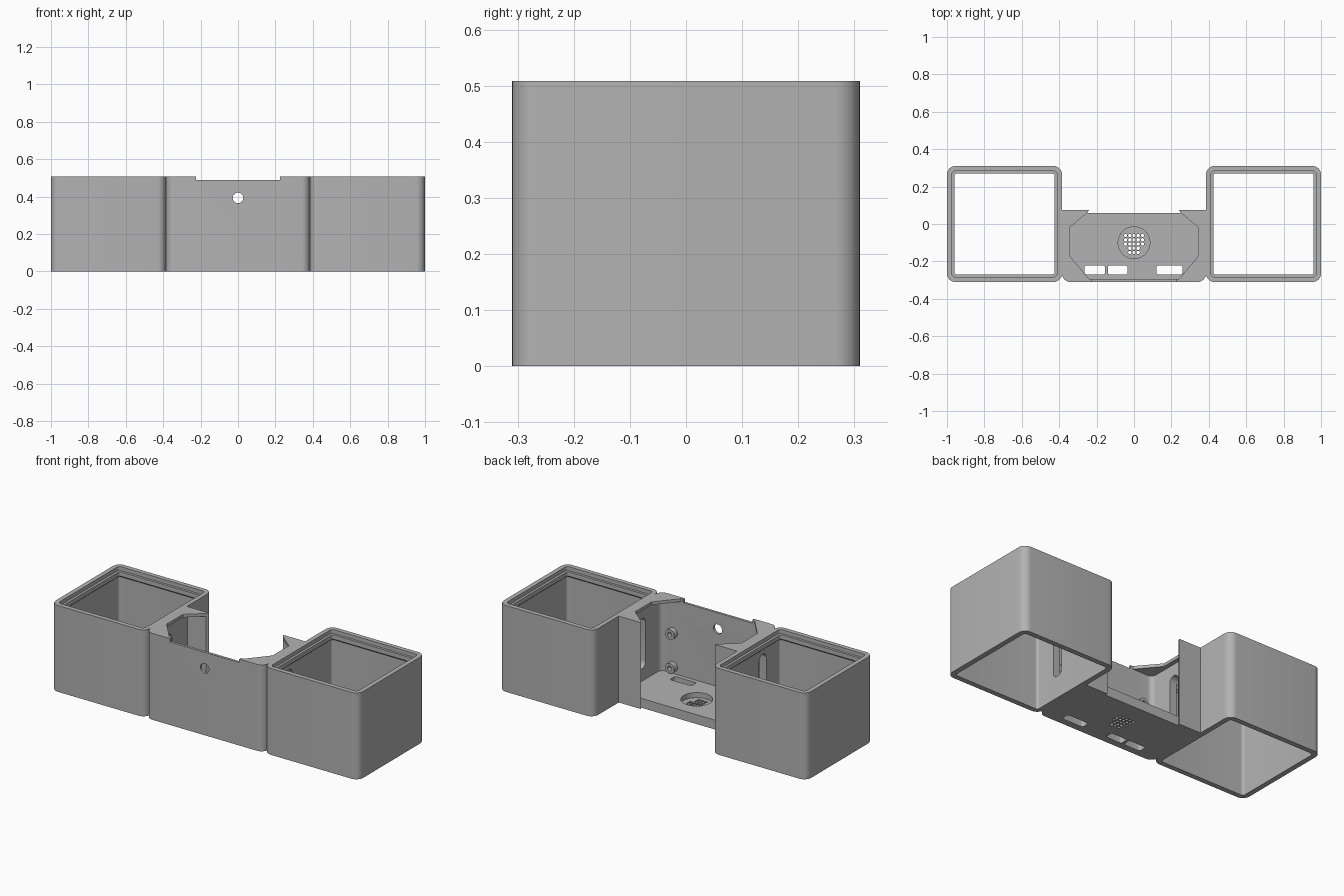
import bpy, bmesh, math
from mathutils import Matrix, Vector

if "Cube" in bpy.data.objects:
    bpy.data.objects.remove(bpy.data.objects["Cube"])

grey = bpy.data.materials.new("plain grey")
grey.use_nodes = True
COLOUR = (0.45, 0.45, 0.45, 1)
grey.diffuse_color = COLOUR
grey.node_tree.nodes["Principled BSDF"].inputs["Base Color"].default_value = COLOUR

H = 0.508          # overall height
FLOOR = 0.055      # top of the centre floor
X_IN = 0.385       # inner side of each bay


def make(name, bm):
    bmesh.ops.recalc_face_normals(bm, faces=bm.faces)
    mesh = bpy.data.meshes.new(name)
    bm.to_mesh(mesh)
    bm.free()
    mesh.materials.append(grey)
    obj = bpy.data.objects.new(name, mesh)
    bpy.context.collection.objects.link(obj)
    return obj


def rounded(x0, x1, y0, y1, radii, n=8):
    """Rounded rectangle; radii run front-left, front-right, back-right, back-left."""
    corners = [(x0, y0, 1, 1), (x1, y0, -1, 1), (x1, y1, -1, -1), (x0, y1, 1, -1)]
    pts = []
    for k, ((x, y, sx, sy), r) in enumerate(zip(corners, radii)):
        if r == 0:
            pts.append((x, y))
            continue
        for i in range(n + 1):
            a = math.pi * (1 + k / 2 + i / n / 2)
            pts.append((x + sx * r + r * math.cos(a), y + sy * r + r * math.sin(a)))
    return pts


def prism(name, pts, z0, z1):
    bm = bmesh.new()
    low, high = [[bm.verts.new((x, y, z)) for x, y in pts] for z in (z0, z1)]
    bm.faces.new(low)
    bm.faces.new(high)
    for i in range(len(pts)):
        j = (i + 1) % len(pts)
        bm.faces.new((low[i], low[j], high[j], high[i]))
    return make(name, bm)


def block(name, x0, x1, y0, y1, z0, z1):
    return prism(name, rounded(x0, x1, y0, y1, [0] * 4), z0, z1)


def tube(name, start, end, radius, sides=24):
    bm = bmesh.new()
    start, end = Vector(start), Vector(end)
    axis = end - start
    turn = axis.to_track_quat("Z", "Y").to_matrix().to_4x4()
    bmesh.ops.create_cone(bm, cap_ends=True, segments=sides, radius1=radius, radius2=radius,
                          depth=axis.length, matrix=Matrix.Translation((start + end) / 2) @ turn)
    return make(name, bm)


def combine(obj, tool, operation="DIFFERENCE"):
    mod = obj.modifiers.new("cut", "BOOLEAN")
    mod.operation, mod.solver, mod.object = operation, "EXACT", tool
    bpy.context.view_layer.objects.active = obj
    bpy.ops.object.modifier_apply(modifier=mod.name)
    bpy.data.objects.remove(tool)


def smooth(obj):
    bpy.ops.object.select_all(action="DESELECT")
    obj.select_set(True)
    bpy.context.view_layer.objects.active = obj
    bpy.ops.object.shade_smooth_by_angle(angle=math.radians(30))


def wire_slot(side):
    """Upright round-ended slot through the wall between a bay and the centre."""
    bm = bmesh.new()
    pts = []
    for zc, start in ((0.16, math.pi), (0.39, 0)):
        for i in range(13):
            a = start + math.pi * i / 12
            pts.append((-0.12 + 0.033 * math.cos(a), zc + 0.033 * math.sin(a)))
    ends = [[bm.verts.new((side * x, y, z)) for y, z in pts] for x in (0.3, 0.5)]
    for ring in ends:
        bm.faces.new(ring)
    for i in range(len(pts)):
        j = (i + 1) % len(pts)
        bm.faces.new((ends[0][i], ends[0][j], ends[1][j], ends[1][i]))
    return make("slot_cutter", bm)


# Open square bays: a wall profile (inset, height) swept round a rounded square
WALL = [(0, 0), (0, H), (0.027, H), (0.027, 0.485), (0.041, 0.485),
        (0.041, 0.46), (0.03, 0.45), (0.03, 0)]
for side, name in ((1, "left_bay"), (-1, "right_bay")):
    bm = bmesh.new()
    x0, x1 = sorted((side * X_IN, side))
    rings = []
    for inset, z in WALL:
        r = max(0.045 - inset, 0.008)
        loop = rounded(x0 + inset, x1 - inset, -0.31 + inset, 0.31 - inset, [r] * 4)
        rings.append([bm.verts.new((x, y, z)) for x, y in loop])
    for k, a in enumerate(rings):
        b = rings[(k + 1) % len(rings)]
        for i in range(len(a)):
            j = (i + 1) % len(a)
            bm.faces.new((a[i], a[j], b[j], b[i]))
    bay = make(name, bm)
    combine(bay, wire_slot(side))
    smooth(bay)

# Centre housing hollowed from a block with rounded front corners
body = prism("centre_housing", rounded(-X_IN, X_IN, -0.31, 0.075, [0.045, 0.045, 0, 0]), 0, H)
combine(body, prism("cavity", rounded(-0.37, 0.37, -0.295, 0.06, [0.03, 0.03, 0, 0]), FLOOR, 0.49))

# Eight-sided opening in the top lip
octagon = [(-0.24, -0.295), (0.24, -0.295), (0.345, -0.17), (0.345, -0.02),
           (0.25, 0.06), (-0.25, 0.06), (-0.345, -0.02), (-0.345, -0.17)]
combine(body, prism("lip_opening", octagon, 0.4, 0.6))

# Open back, front notch and front round hole
combine(body, prism("back_opening", [(-0.25, 0.06), (0.25, 0.06), (0.225, 0.1), (-0.225, 0.1)], -0.1, 0.6))
combine(body, block("front_notch", -0.225, 0.225, -0.4, -0.27, 0.488, 0.6))
combine(body, tube("front_hole", (0, -0.35, 0.393), (0, -0.25, 0.393), 0.028, 32))

# Openings through the floor
for x0, x1 in ((-0.265, -0.155), (-0.14, -0.035), (0.12, 0.26)):
    combine(body, prism("port", rounded(x0, x1, -0.27, -0.222, [0.01] * 4, 4), -0.1, 0.1))

# Round recess with a grille of small holes
combine(body, tube("recess", (0, -0.1, 0.025), (0, -0.1, 0.1), 0.085, 40))
STEP = 0.0225
for row, reach in enumerate((2, 2, 2, 1, 1)):
    for col in range(-reach, reach + 1):
        x, y = col * STEP, -0.062 - row * STEP
        combine(body, tube("grille_hole", (x, y, -0.1), (x, y, 0.1), 0.009, 12))

for side in (1, -1):
    combine(body, wire_slot(side))
smooth(body)

# Screw bosses on the inside of the front wall
for side, label in ((1, "left"), (-1, "right")):
    for z, level in ((0.294, "upper"), (0.095, "lower")):
        x = side * 0.292
        boss = tube(f"{label}_{level}_boss", (x, -0.3, z), (x, -0.265, z), 0.03)
        combine(boss, tube("screw_hole", (x, -0.29, z), (x, -0.2, z), 0.014))
        smooth(boss)
